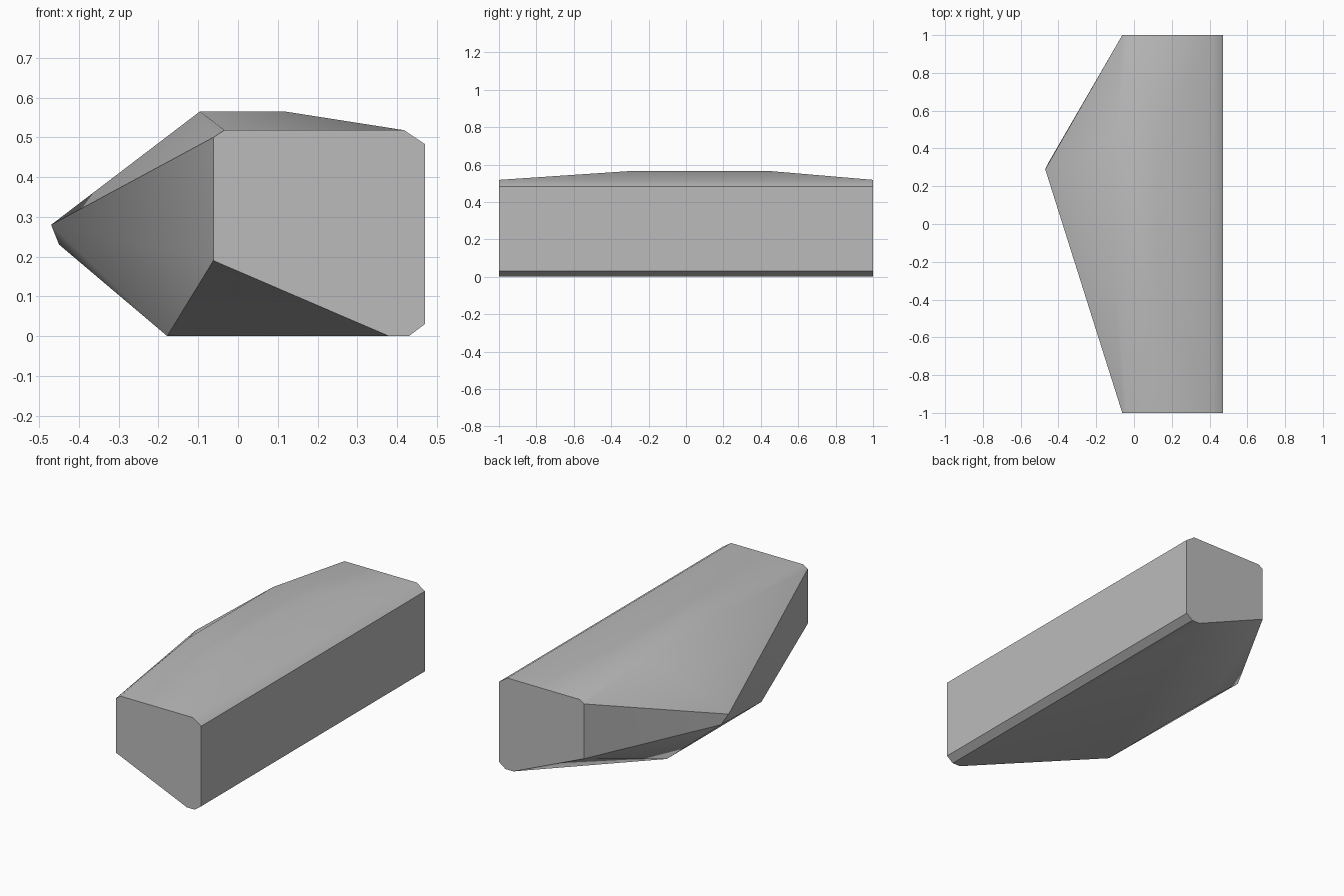
import bpy
import bmesh
import math

# Remove the default object
cube = bpy.data.objects.get("Cube")
if cube:
    bpy.data.objects.remove(cube, do_unlink=True)

# Plain grey stone
GREY = (0.5, 0.5, 0.5, 1.0)
stone = bpy.data.materials.new("grey_stone")
stone.use_nodes = True
stone.diffuse_color = GREY
bsdf = next(n for n in stone.node_tree.nodes if n.type == 'BSDF_PRINCIPLED')
bsdf.inputs["Base Color"].default_value = GREY
bsdf.inputs["Roughness"].default_value = 0.8

# End profile (x, z), repeated at both flat ends
end_profile = [(-0.062, 0.19), (-0.062, 0.50), (-0.034, 0.518), (0.418, 0.518),
               (0.47, 0.483), (0.47, 0.03), (0.43, 0.0), (0.38, 0.0), (0.368, 0.016)]
points = [(x, y, z) for y in (-1, 1) for x, z in end_profile]

# Raised flat on top
points += [(x, y, 0.565) for x in (-0.096, 0.118) for y in (-0.30, 0.45)]

# Outer edge of the base
points += [(-0.178, y, 0.0) for y in (-0.42, 0.425)]

# Pointed side
points += [(-0.47, 0.29, 0.28), (-0.45, 0.33, 0.23)]

# Wrap the corners into one faceted boulder
bm = bmesh.new()
for p in points:
    bm.verts.new(p)
bmesh.ops.convex_hull(bm, input=bm.verts[:])
bmesh.ops.delete(bm, geom=[v for v in bm.verts if not v.link_faces], context='VERTS')
bmesh.ops.dissolve_limit(bm, angle_limit=math.radians(0.5),
                         verts=bm.verts[:], edges=bm.edges[:])
bmesh.ops.recalc_face_normals(bm, faces=bm.faces[:])

mesh = bpy.data.meshes.new("boulder")
bm.to_mesh(mesh)
bm.free()
mesh.materials.append(stone)
boulder = bpy.data.objects.new("boulder", mesh)
bpy.context.collection.objects.link(boulder)

# Soft shading over the shallow creases, sharp elsewhere
bpy.ops.object.select_all(action='DESELECT')
boulder.select_set(True)
bpy.context.view_layer.objects.active = boulder
bpy.ops.object.shade_smooth_by_angle(angle=math.radians(33))
